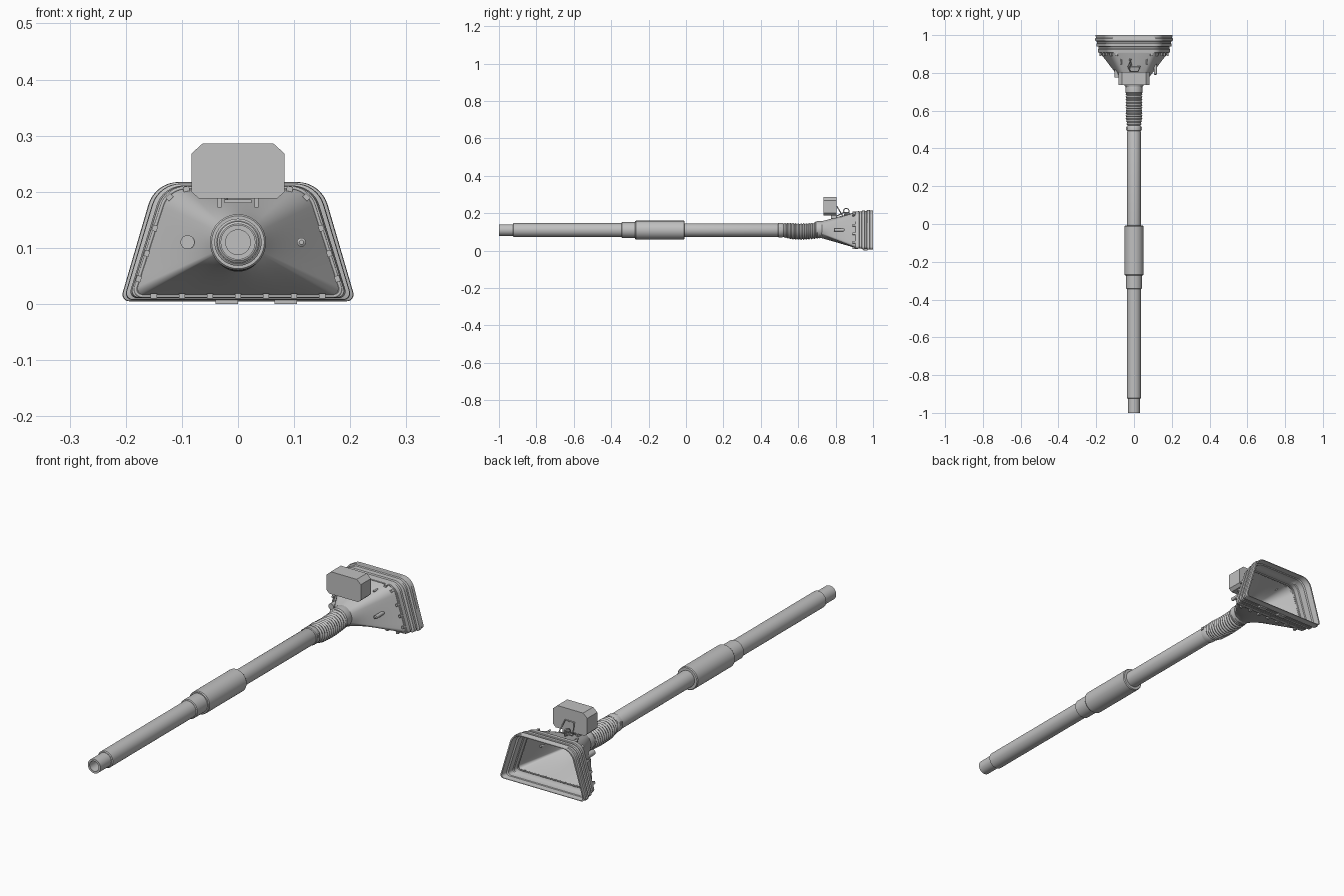
import bpy, bmesh, math
from mathutils import Vector, Matrix

if "Cube" in bpy.data.objects:
    bpy.data.objects.remove(bpy.data.objects["Cube"])

grey = bpy.data.materials.new("plain grey")
grey.diffuse_color = (0.53, 0.53, 0.53, 1)
grey.use_nodes = True
grey.node_tree.nodes["Principled BSDF"].inputs["Base Color"].default_value = grey.diffuse_color
AXIS_Z = 0.11


def finish(name, bm, smooth=True):
    bmesh.ops.recalc_face_normals(bm, faces=bm.faces)
    me = bpy.data.meshes.new(name)
    bm.to_mesh(me)
    bm.free()
    me.materials.append(grey)
    ob = bpy.data.objects.new(name, me)
    bpy.context.collection.objects.link(ob)
    if smooth:
        bpy.ops.object.select_all(action='DESELECT')
        ob.select_set(True)
        bpy.context.view_layer.objects.active = ob
        bpy.ops.object.shade_smooth_by_angle(angle=math.radians(35))
    return ob


def loft(name, rings, cap=True, closed=False):
    """Skin a list of equal-length point rings."""
    bm = bmesh.new()
    vs = [[bm.verts.new(p) for p in r] for r in rings]
    n = len(rings[0])
    pairs = list(zip(vs, vs[1:])) + ([(vs[-1], vs[0])] if closed else [])
    for a, b in pairs:
        for i in range(n):
            j = (i + 1) % n
            bm.faces.new((a[i], a[j], b[j], b[i]))
    if cap and not closed:
        bm.faces.new(vs[0])
        bm.faces.new(vs[-1])
    return finish(name, bm)


def circle(y, r, x=0, z=AXIS_Z, n=40):
    return [Vector((x + r * math.cos(i * math.tau / n), y, z + r * math.sin(i * math.tau / n)))
            for i in range(n)]


def lathe(name, profile, **kw):
    return loft(name, [circle(y, r, **kw) for y, r in profile])


def box(name, c, size, rot=None):
    bm = bmesh.new()
    m = Matrix.Translation(c) @ (rot.to_4x4() if rot else Matrix()) @ Matrix.Diagonal((*size, 1))
    bmesh.ops.create_cube(bm, size=1, matrix=m)
    return finish(name, bm, False)


def tube(name, pts, r, cyclic=False):
    cu = bpy.data.curves.new(name, 'CURVE')
    cu.dimensions = '3D'
    cu.bevel_depth, cu.bevel_resolution, cu.use_fill_caps = r, 2, True
    sp = cu.splines.new('POLY')
    sp.points.add(len(pts) - 1)
    for p, q in zip(sp.points, pts):
        p.co = (*q, 1)
    sp.use_cyclic_u = cyclic
    cu.materials.append(grey)
    ob = bpy.data.objects.new(name, cu)
    bpy.context.collection.objects.link(ob)


def trapezoid(y, wb, wt, zb, zt, rb, rt, arc=9, seg=8):
    """Rounded trapezoid outline in the plane y."""
    corners = [(wb, zb, rb), (wt, zt, rt), (-wt, zt, rt), (-wb, zb, rb)]
    arcs = []
    for i, (x, z, r) in enumerate(corners):
        p = Vector((x, z))
        a = (Vector(corners[i - 1][:2]) - p).normalized()
        b = (Vector(corners[(i + 1) % 4][:2]) - p).normalized()
        half = a.angle(b) / 2
        c = p + (a + b).normalized() * r / math.sin(half)
        s, e = (p + a * r / math.tan(half)) - c, (p + b * r / math.tan(half)) - c
        arcs.append([c + s.normalized().slerp(e.normalized(), k / (arc - 1)) * r for k in range(arc)])
    out = []
    for i, ar in enumerate(arcs):
        nxt = arcs[(i + 1) % 4][0]
        out += ar + [ar[-1].lerp(nxt, k / seg) for k in range(1, seg)]
    return [Vector((p.x, y, p.y)) for p in out]


# Handle tubes
lathe("handle_tip", [(-0.88, 0.022), (-1, 0.022), (-1, 0.031), (-0.92, 0.031)])
lathe("lower_tube", [(-0.925, 0.033), (-0.922, 0.037), (-0.25, 0.037)])
lathe("lock_collar", [(-0.345, 0.038), (-0.342, 0.042), (-0.26, 0.042)])
lathe("grip_sleeve", [(-0.272, 0.047), (-0.268, 0.05), (-0.012, 0.05), (-0.008, 0.047)])
lathe("upper_tube", [(-0.02, 0.036), (0.49, 0.036), (0.495, 0.034)])
lathe("hose_clamp", [(0.492, 0.036), (0.495, 0.039), (0.515, 0.039), (0.52, 0.036)])
for s in (-1, 1):
    box("clamp_bolt", (s * 0.037, 0.505, 0.12), (0.01, 0.012, 0.012))

# Ribbed flexible hose with a slight sag
rings, count = [], 15
for i in range(count * 4 + 1):
    t = i / (count * 4)
    z = AXIS_Z + 0.002 * t - 0.009 * math.sin(math.pi * t)
    r = 0.036 + 0.006 * min(1, t * 5) + 0.0025 * math.cos(i * math.pi / 2)
    rings.append(circle(0.515 + 0.215 * t, r, z=z))
loft("ribbed_hose", rings)
lathe("horn_collar", [(0.69, 0.04), (0.695, 0.045), (0.74, 0.046), (0.745, 0.044)], z=0.112)

# Hollow horn blending from a circle to a rounded trapezoid
SEAM = (0.187, 0.125, 0.014, 0.207, 0.012, 0.045)
seam = trapezoid(0.91, *SEAM)


def horn_ring(y, inset):
    t = (y - 0.725) / (0.91 - 0.725)
    c = Vector((0, 0, 0.112))
    out = []
    for p in seam:
        d = Vector((p.x, 0, p.z)) - c
        q = d.normalized() * 0.045
        v = q.lerp(d, t)
        v -= v.normalized() * inset
        out.append(c + v + Vector((0, y, 0)))
    return out


ys = [0.725 + 0.185 * k / 10 for k in range(11)]
loft("horn", [horn_ring(y, 0) for y in ys] + [horn_ring(y, 0.004) for y in reversed(ys)], cap=True)


# Stepped rubber lip around the mouth
def lip_ring(y, g):
    return trapezoid(y, 0.187 + g, 0.125 + g, 0.014 - g * 0.4, 0.207 + g * 0.45, 0.012, 0.045 + g * 0.5)


lip = [(0.905, -0.003), (0.907, 0.006), (0.925, 0.009), (0.928, 0.004), (0.938, 0.005),
       (0.941, 0.016), (0.955, 0.017), (0.958, 0.012), (0.966, 0.013), (0.969, 0.022),
       (0.982, 0.023), (0.985, 0.019), (1.0, 0.02), (1.0, 0.014), (0.975, 0.008),
       (0.972, 0.001), (0.945, -0.002), (0.942, -0.006), (0.91, -0.007)]
loft("mouth_lip", [lip_ring(*p) for p in lip], closed=True)
tube("seam_cord", [p + Vector((0, -0.003, 0)) for p in seam], 0.003, True)
tube("inner_cord", [Vector((p.x * 0.96, 0.918, 0.11 + (p.z - 0.11) * 0.94)) for p in seam], 0.003, True)


# Clips on the seam
def clip(x, z, nx, nz):
    rot = Matrix.Rotation(-math.atan2(nz, nx), 3, 'Y')
    box("seam_clip", (x, 0.905, z), (0.009, 0.03, 0.011), rot)


for k in range(-3, 4):
    clip(k * 0.05, 0.0145, 0, -1)
for s in (-1, 1):
    for z in (0.045, 0.09, 0.135):
        clip(s * (0.187 - 0.32 * (z - 0.014)), z, s * 0.95, 0.3)
    clip(s * 0.122, 0.19, s * 0.7, 0.7)
    clip(s * 0.092, 0.205, s * 0.2, 1)
for x in (-0.02, 0.085):
    box("foot_pad", (x, 0.96, 0.0035), (0.04, 0.02, 0.007))

# Control box with cut corners
outline = [(0.063, 0.286), (0.083, 0.268), (0.083, 0.2), (0.07, 0.188)]
outline += [(-x, z) for x, z in reversed(outline)]
loft("control_box", [[Vector((x, y, z)) for x, z in outline] for y in (0.735, 0.805)])

# Box mount: hinge bar, lugs and wire frame
box("mount_bar", (0, 0.795, 0.183), (0.048, 0.02, 0.006))
for s in (-1, 1):
    box("mount_lug", (s * 0.033, 0.79, 0.185), (0.007, 0.03, 0.026))
tube("mount_frame", [Vector(p) for p in ((-0.033, 0.835, 0.19), (-0.022, 0.808, 0.235),
                                         (0.022, 0.808, 0.235), (0.033, 0.835, 0.19))], 0.003, True)

# Hanging ring with a small link
ring = [Vector((-0.022 + 0.005 * math.cos(a), 0.857 + 0.014 * math.cos(a), 0.212 + 0.014 * math.sin(a)))
        for a in (k * math.tau / 20 for k in range(20))]
tube("hanging_ring", ring, 0.0028, True)
tube("ring_link", [Vector(p) for p in ((-0.025, 0.875, 0.202), (-0.014, 0.845, 0.205),
                                       (-0.025, 0.825, 0.195), (-0.02, 0.805, 0.185))], 0.003)

# Side peg, side plug and top studs
lathe("side_peg", [(0.79, 0.004), (0.793, 0.008), (0.84, 0.008), (0.85, 0.006)], x=0.113, n=16)
lathe("side_plug", [(0.775, 0.0125), (0.82, 0.0125)], x=-0.09, n=24)
for s in (-1, 1):
    lathe("top_stud", [(0.845, 0.003), (0.85, 0.004), (0.872, 0.004), (0.88, 0.001)],
          x=s * 0.068, z=0.192, n=12)
